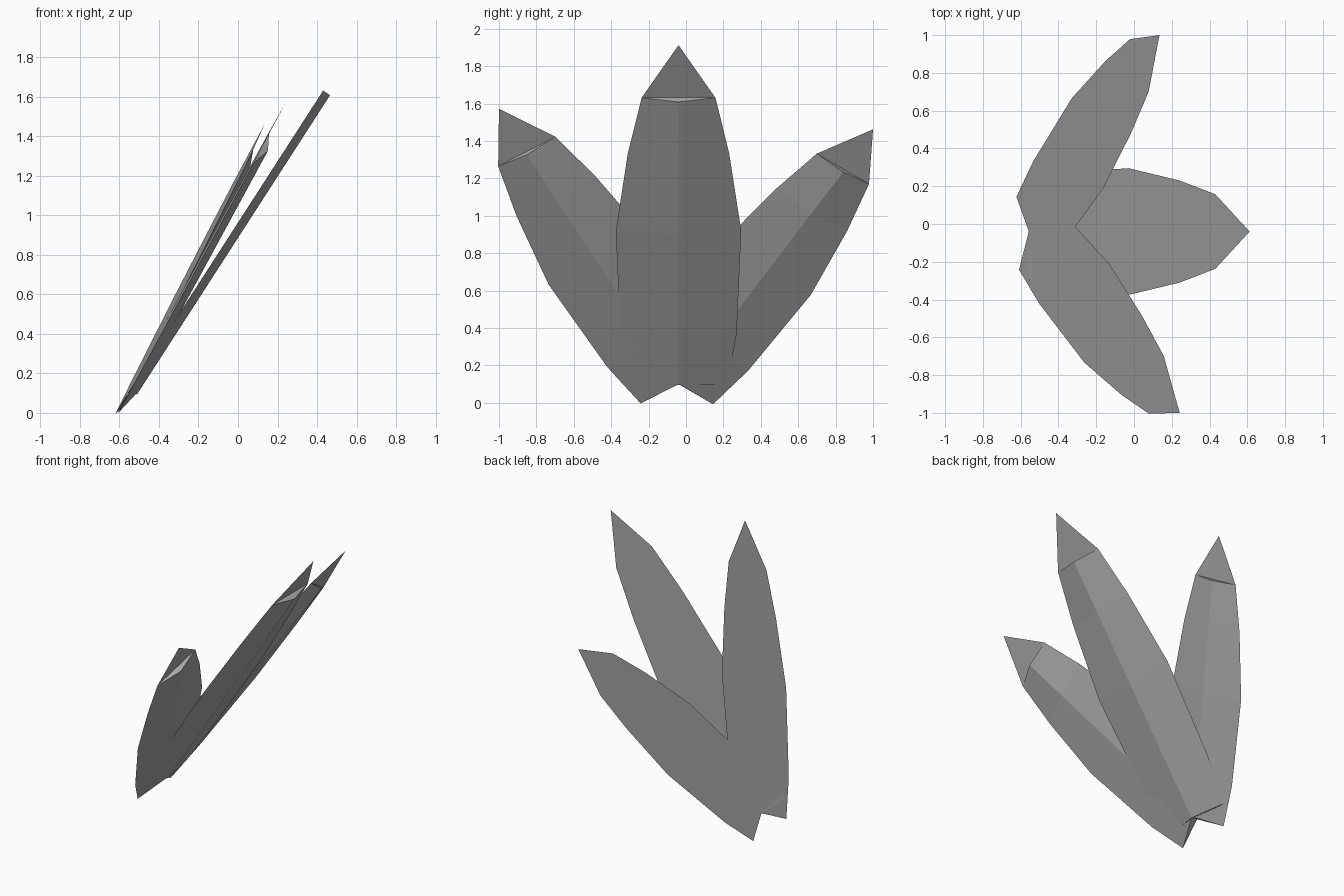
import bpy
import bmesh
from mathutils import Vector, Matrix

cube = bpy.data.objects.get("Cube")
if cube:
    bpy.data.objects.remove(cube, do_unlink=True)

# Single flat grey
grey = bpy.data.materials.new("leaf_grey")
grey.use_nodes = True
GREY = (0.40, 0.40, 0.40, 1.0)
grey.diffuse_color = GREY
grey.node_tree.nodes["Principled BSDF"].inputs["Base Color"].default_value = GREY

# Leaf profile: (distance along leaf, half width), then the pointed tip
ROWS = [(0.0, 0.26), (0.315, 0.31), (0.973, 0.335), (1.471, 0.27), (1.82, 0.197)]
TIP = 2.154
KEEL = 0.042
ROOT = Vector((-0.557, -0.04, 0.10))


def make_leaf(name, tip, across):
    """Flat-topped leaf with a shallow keel below, running from ROOT to tip."""
    axis = Vector(tip) - ROOT
    scale = axis.length / TIP
    axis.normalize()
    up = axis.cross(Vector(across)).normalized()
    side = up.cross(axis)

    bm = bmesh.new()
    left = [bm.verts.new((s, w, 0)) for s, w in ROWS]
    right = [bm.verts.new((s, -w, 0)) for s, w in ROWS]
    keel = [bm.verts.new((max(s, 0.02), 0, -KEEL)) for s, w in ROWS]
    point = bm.verts.new((TIP, 0, 0))
    for i in range(len(ROWS) - 1):
        j = i + 1
        bm.faces.new((right[i], right[j], left[j], left[i]))   # top
        bm.faces.new((right[i], keel[i], keel[j], right[j]))   # underside
        bm.faces.new((left[i], left[j], keel[j], keel[i]))
    bm.faces.new((right[0], left[0], keel[0]))                 # root cap
    bm.faces.new((right[-1], keel[-1], left[-1]))              # step before tip
    bm.faces.new((right[-1], point, left[-1]))                 # thin tip

    frame = Matrix((axis, side, up)).transposed().to_4x4()
    bm.transform(Matrix.Translation(ROOT) @ frame @ Matrix.Scale(scale, 4))
    mesh = bpy.data.meshes.new(name)
    bm.to_mesh(mesh)
    bm.free()
    mesh.materials.append(grey)
    obj = bpy.data.objects.new(name, mesh)
    bpy.context.collection.objects.link(obj)
    return obj


# Tall middle leaf and two shorter leaves fanned to the sides
make_leaf("middle_leaf", (0.612, -0.04, 1.912), (0, 1, 0))
make_leaf("back_leaf", (0.135, 1.0, 1.462), (-0.10, 0.275, -0.165))
make_leaf("front_leaf", (0.242, -1.0, 1.572), (0.08, 0.305, 0.16))
